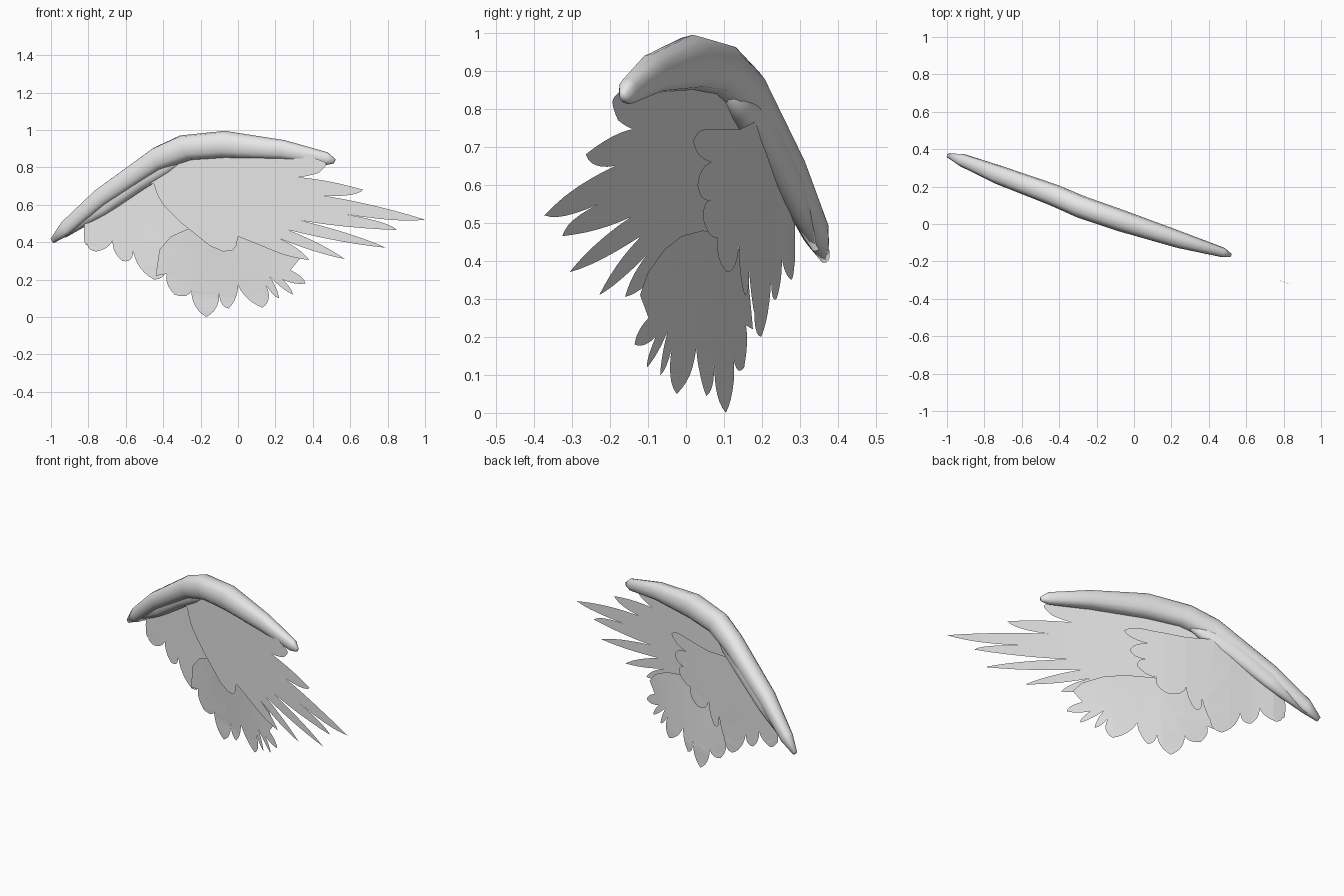
import bpy, math
import bmesh
from mathutils import Vector
from mathutils.geometry import delaunay_2d_cdt

if "Cube" in bpy.data.objects:
    bpy.data.objects.remove(bpy.data.objects["Cube"])

grey = bpy.data.materials.new("pale grey")
grey.diffuse_color = (0.79, 0.80, 0.79, 1)
grey.use_nodes = True
grey.node_tree.nodes["Principled BSDF"].inputs["Base Color"].default_value = grey.diffuse_color
SLOPE = -0.365                       # the wing plane is turned about z
NORMAL = Vector((0.343, 0.939, 0))   # points to the back


def make_object(name, bm, smooth):
    mesh = bpy.data.meshes.new(name)
    bm.to_mesh(mesh)
    bm.free()
    ob = bpy.data.objects.new(name, mesh)
    bpy.context.collection.objects.link(ob)
    mesh.materials.append(grey)
    for p in mesh.polygons:
        p.use_smooth = smooth
    return ob


def soft(v):
    """Slightly boxy ellipse term."""
    return math.copysign(abs(v) ** 0.85, v)


def limb(name, rings, sides=12):
    """Loft of ellipses: top x, top z, bottom x, bottom z, centre y, half depth."""
    bm = bmesh.new()
    loops = []
    for tx, tz, bx, bz, y, d in rings:
        centre = Vector(((tx + bx) / 2, y, (tz + bz) / 2))
        up = Vector(((tx - bx) / 2, SLOPE * (tx - bx) / 2, (tz - bz) / 2))
        loop = []
        for i in range(sides):
            a = 2 * math.pi * i / sides
            loop.append(bm.verts.new(centre + up * soft(math.cos(a))
                                     + NORMAL * d * soft(math.sin(a))))
        loops.append(loop)
    for a, b in zip(loops, loops[1:]):
        for i in range(sides):
            j = (i + 1) % sides
            bm.faces.new((a[i], a[j], b[j], b[i]))
    bm.faces.new(loops[0])
    bm.faces.new(loops[-1])
    bmesh.ops.recalc_face_normals(bm, faces=bm.faces)
    return make_object(name, bm, True)


def feather_edge(points, k, steps=6):
    """points alternate notch, tip, notch...; k sets how round the tips are."""
    pts = [Vector(p) for p in points]
    out = [pts[0]]
    for i in range(0, len(pts) - 2, 2):
        n0, tip, n1 = pts[i:i + 3]
        push = (tip - (n0 + n1) / 2) * k
        for a, c, b in ((n0, n0 + push, tip), (tip, n1 + push, n1)):
            for s in range(1, steps + 1):
                t = s / steps
                out.append(a * (1 - t) ** 2 + c * 2 * t * (1 - t) + b * t * t)
    return out


def lookup(table, x):
    """Linear interpolation in a short (x, value) table."""
    if x <= table[0][0]:
        return table[0][1]
    for (x0, v0), (x1, v1) in zip(table, table[1:]):
        if x <= x1:
            return v0 + (v1 - v0) * (x - x0) / (x1 - x0)
    return table[-1][1]


def sheet(name, outline, offset):
    """Thin feather sheet from an x-z outline; offset(x, z) bows it off the plane."""
    pts = [Vector(p) for p in outline]
    verts, _, faces, *_ = delaunay_2d_cdt(pts, [], [list(range(len(pts)))], 1, 1e-5)
    bm = bmesh.new()
    vs = [bm.verts.new((v.x, 0, v.y)) for v in verts]
    for f in faces:
        bm.faces.new([vs[i] for i in f])
    for axis, n in (((1, 0, 0), 8), ((0, 0, 1), 8)):
        for i in range(-n, n):
            bmesh.ops.bisect_plane(bm, geom=bm.verts[:] + bm.edges[:] + bm.faces[:],
                                   plane_co=(i * 0.125,) * 3, plane_no=axis)
    for v in bm.verts:
        v.co.y = SLOPE * v.co.x + offset(v.co.x, v.co.z)
    bmesh.ops.recalc_face_normals(bm, faces=bm.faces)
    if sum(f.normal.y * f.calc_area() for f in bm.faces) > 0:
        bmesh.ops.reverse_faces(bm, faces=bm.faces)
    return make_object(name, bm, False)


# Leading arm of the wing
limb("wing_arm", [
    (-1.0, .42, -.985, .395, .366, .012),
    (-.94, .51, -.90, .44, .342, .034),
    (-.76, .68, -.70, .60, .265, .050),
    (-.45, .905, -.41, .785, .155, .058),
    (-.31, .97, -.25, .84, .09, .060),
    (-.07, .995, -.07, .85, .018, .058),
    (.25, .945, .24, .842, -.085, .045),
    (.48, .88, .47, .812, -.152, .026),
    (.52, .845, .51, .82, -.166, .010)])

# Lower fold under the left half of the arm
limb("arm_fold", [
    (-.95, .475, -.92, .425, .345, .014),
    (-.75, .64, -.70, .55, .275, .036),
    (-.57, .78, -.50, .685, .205, .042),
    (-.42, .87, -.36, .77, .15, .034),
    (-.30, .92, -.26, .86, .10, .020)])

# Long pointed feathers, front layer
primaries = feather_edge([
    (.46, .83), (.43, .77), (.29, .75), (.67, .68), (.45, .65), (1.0, .52),
    (.57, .55), (.85, .465), (.34, .515), (.79, .37), (.27, .465), (.57, .31),
    (.22, .42), (.38, .305), (.15, .37)], 0.6)
primaries += [(0, .43), (-.01, .38), (-.03, .355), (-.08, .35), (-.15, .38),
              (-.30, .50), (-.40, .60), (-.43, .65), (-.45, .71), (-.53, .72),
              (-.42, .84), (-.1, .92), (.3, .89)]
sheet("long_feathers", primaries,
      lambda x, z: lookup([(-.2, -.012), (.4, -.022), (.8, -.018), (1, -.008)], x))

# Lower rounded feathers, middle layer; they tilt back towards the bottom
lower = feather_edge([
    (.28, .25), (.36, .18), (.24, .20), (.29, .12), (.17, .215), (.22, .10),
    (.15, .17), (.13, .05), (.0, .17), (-.05, .045), (-.10, .13), (-.17, 0),
    (-.25, .14), (-.34, .12), (-.38, .23)], 0.7)
lower += [(-.44, .22), (-.42, .36), (-.36, .43), (-.27, .47), (-.1, .48),
          (.05, .465), (.17, .43), (.28, .37), (.33, .31)]
BOW = [(-.45, .02), (-.3, .034), (-.17, .043), (-.05, .035), (.12, .024), (.36, -.004)]
sheet("lower_feathers", lower, lambda x, z: lookup(BOW, x)
      - max(0, lookup(BOW, x)) * 0.8 * min(1, max(0, (z - .1) / .37)))

# Short inner feathers, back layer, bowed the most
inner = feather_edge([
    (-.06, .745), (.085, .715), (-.045, .66), (.055, .60), (-.045, .56), (.015, .51),
    (-.085, .46), (-.155, .37), (-.25, .44), (-.30, .31), (-.34, .38), (-.38, .27),
    (-.39, .30), (-.45, .20), (-.56, .35), (-.62, .30), (-.67, .41), (-.76, .35),
    (-.80, .41), (-.82, .40), (-.82, .50)], 0.8)
inner += [(-.80, .55), (-.62, .70), (-.47, .81), (-.42, .77), (-.25, .745)]
sheet("inner_feathers", inner, lambda x, z: lookup(
    [(-.83, -.015), (-.76, 0), (-.62, .012), (-.43, .036), (-.18, .052), (.08, .05)], x))
